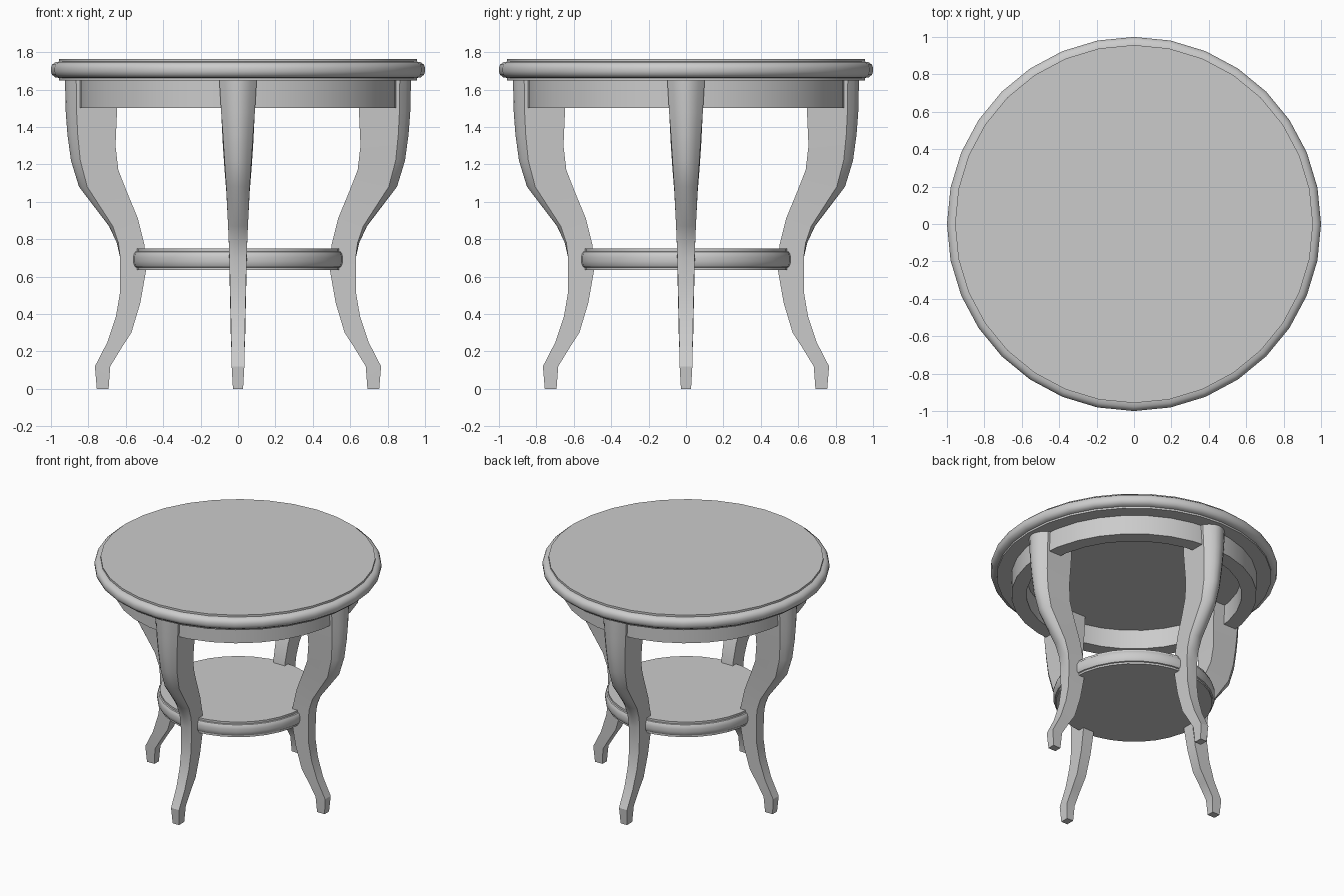
import bpy, math

if "Cube" in bpy.data.objects:
    bpy.data.objects.remove(bpy.data.objects["Cube"])

SIDES = 32


def make_object(name, verts, faces, angle=40):
    mesh = bpy.data.meshes.new(name)
    mesh.from_pydata(verts, [], faces)
    obj = bpy.data.objects.new(name, mesh)
    bpy.context.collection.objects.link(obj)
    bpy.ops.object.select_all(action='DESELECT')
    obj.select_set(True)
    bpy.context.view_layer.objects.active = obj
    bpy.ops.object.mode_set(mode='EDIT')
    bpy.ops.mesh.select_all(action='SELECT')
    bpy.ops.mesh.normals_make_consistent(inside=False)
    bpy.ops.object.mode_set(mode='OBJECT')
    bpy.ops.object.shade_smooth_by_angle(angle=math.radians(angle))
    return obj


def lathe(name, profile, closed=False):
    """Spin (radius, z) points round z; cap the ends or close into a ring."""
    n = len(profile)
    verts = [(r * math.cos(2 * math.pi * s / SIDES), r * math.sin(2 * math.pi * s / SIDES), z)
             for r, z in profile for s in range(SIDES)]
    faces = []
    for i in range(n if closed else n - 1):
        a, b = i * SIDES, (i + 1) % n * SIDES
        for s in range(SIDES):
            t = (s + 1) % SIDES
            faces.append((a + s, a + t, b + t, b + s))
    if not closed:
        faces += [tuple(range(SIDES)), tuple(range((n - 1) * SIDES, n * SIDES))]
    return make_object(name, verts, faces)


def moulded_disc(name, rim, edge, bottom):
    """Round board, 0.115 thick, with a bulging moulded edge."""
    b = edge - rim
    steps = [(0, 0), (0, .014), (.45 * b, .017), (.85 * b, .03), (b, .048), (b, .068),
             (.85 * b, .085), (.45 * b, .098), (0, .101), (0, .116)]
    return lathe(name, [(rim + r, bottom + z) for r, z in steps])


# Round boards and apron ring
moulded_disc("table_top", 0.957, 1.0, 1.648)
moulded_disc("lower_shelf", 0.545, 0.564, 0.634)
lathe("apron", [(0.855, 1.5), (0.855, 1.65), (0.75, 1.65), (0.75, 1.5)], closed=True)

# Leg sections: outer radius, outer z, inner radius, inner z, half width, front bulge
SECTIONS = [
    (0.925, 1.65, 0.647, 1.65, 0.100, 0.060),
    (0.921, 1.48, 0.647, 1.48, 0.090, 0.058),
    (0.912, 1.36, 0.655, 1.30, 0.081, 0.055),
    (0.893, 1.22, 0.640, 1.17, 0.072, 0.050),
    (0.850, 1.08, 0.597, 1.06, 0.063, 0.044),
    (0.690, 0.87, 0.535, 0.91, 0.053, 0.020),
    (0.648, 0.78, 0.500, 0.77, 0.049, 0.009),
    (0.630, 0.70, 0.492, 0.63, 0.046, 0.000),
    (0.630, 0.52, 0.522, 0.46, 0.042, 0.000),
    (0.652, 0.39, 0.570, 0.30, 0.039, 0.000),
    (0.698, 0.25, 0.622, 0.22, 0.036, 0.000),
    (0.765, 0.12, 0.683, 0.12, 0.034, 0.000),
    (0.755, 0.00, 0.692, 0.00, 0.027, 0.000),
]
ARC = 6


def cabriole_leg(name, turn):
    verts, faces = [], []
    for ro, zo, ri, zi, w, bulge in SECTIONS:
        ring = [(ri, -w, zi)]
        for k in range(ARC + 1):
            t = 2 * k / ARC - 1
            ring.append((ro - bulge * t * t, w * t, zo))
        ring.append((ri, w, zi))
        c, s = math.cos(turn), math.sin(turn)
        verts += [(x * c - y * s, x * s + y * c, z) for x, y, z in ring]
    m = ARC + 3
    for i in range(len(SECTIONS) - 1):
        for j in range(m):
            k = (j + 1) % m
            faces.append((i * m + j, i * m + k, (i + 1) * m + k, (i + 1) * m + j))
    last = (len(SECTIONS) - 1) * m
    faces += [tuple(range(m)), tuple(range(last, last + m))]
    return make_object(name, verts, faces, 30)


# Four legs, one on each axis
for i, side in enumerate(("right", "back", "left", "front")):
    cabriole_leg(side + "_leg", i * math.pi / 2)
